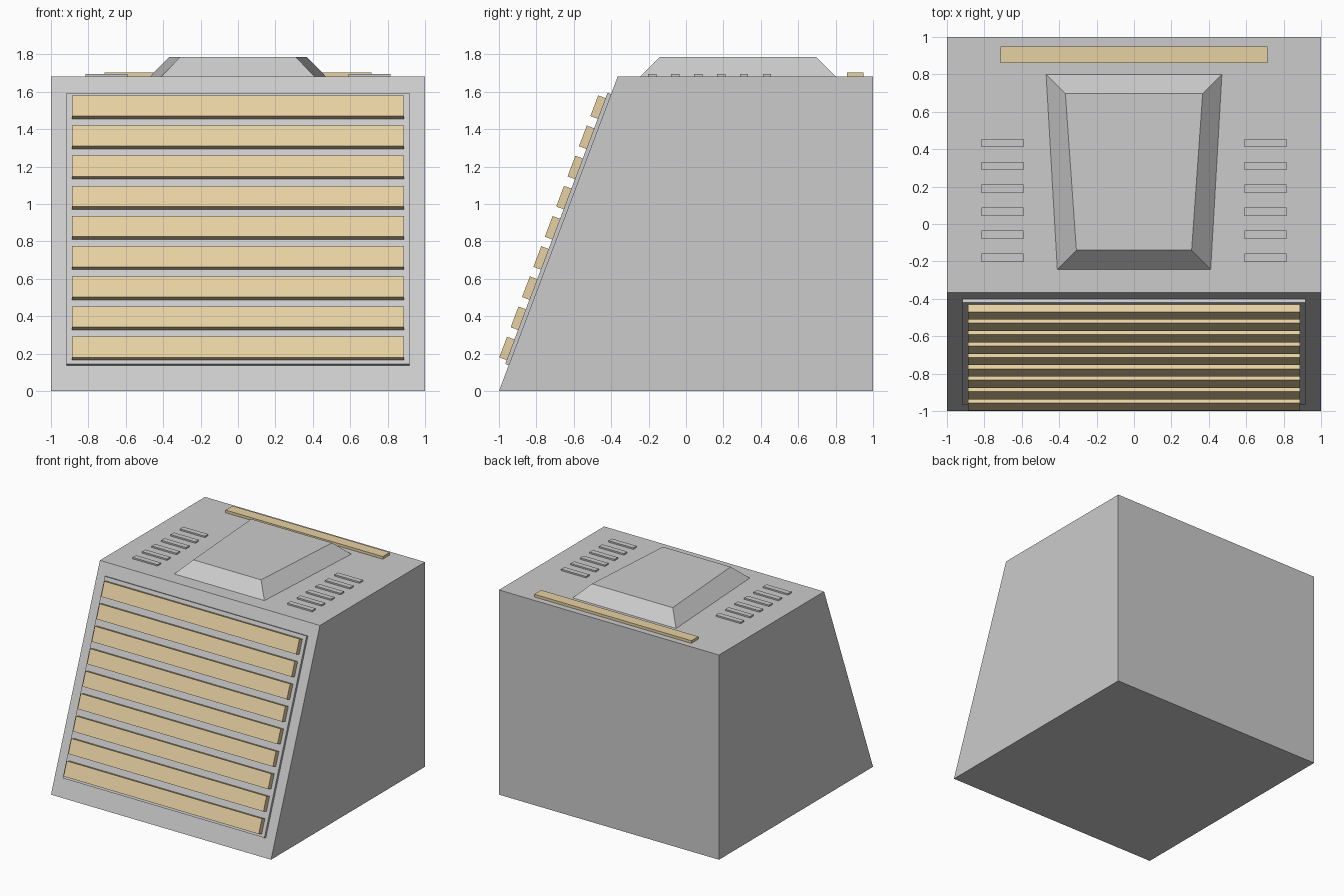
import bpy
from mathutils import Matrix, Vector

if "Cube" in bpy.data.objects:
    bpy.data.objects.remove(bpy.data.objects["Cube"])

TOP = 1.682                       # height of the flat roof
FRONT_BASE = Vector((0, -1, 0))   # foot of the sloping front
FRONT_TOP = Vector((0, -0.365, TOP))

gold = bpy.data.materials.new("gold")
gold.diffuse_color = (0.8, 0.64, 0.36, 1)
gold.use_nodes = True
gold.node_tree.nodes["Principled BSDF"].inputs["Base Color"].default_value = gold.diffuse_color


def make(name, verts, faces, mat=None):
    mesh = bpy.data.meshes.new(name)
    mesh.from_pydata(verts, [], faces)
    obj = bpy.data.objects.new(name, mesh)
    bpy.context.collection.objects.link(obj)
    if mat:
        mesh.materials.append(mat)
    return obj


def prism(name, lower, upper, mat=None):
    """Solid between two matching counter-clockwise outlines."""
    n = len(lower)
    sides = [(i, (i + 1) % n, n + (i + 1) % n, n + i) for i in range(n)]
    faces = [tuple(reversed(range(n))), tuple(range(n, 2 * n))] + sides
    return make(name, list(lower) + list(upper), faces, mat)


def box(name, x, y, z, mat=None):
    """Box from three (min, max) ranges."""
    ring = [(x[0], y[0]), (x[1], y[0]), (x[1], y[1]), (x[0], y[1])]
    return prism(name, [(*p, z[0]) for p in ring], [(*p, z[1]) for p in ring], mat)


# Wedge-fronted body
profile = [(-1, 0), (1, 0), (1, TOP), (FRONT_TOP.y, TOP)]
prism("body", [(1, y, z) for y, z in reversed(profile)],
      [(-1, y, z) for y, z in reversed(profile)])

# Local frame on the sloping front: x across, y up the slope, z outward
up = (FRONT_TOP - FRONT_BASE).normalized()
out = Vector((1, 0, 0)).cross(up)
slope = Matrix((Vector((1, 0, 0)), up, out)).transposed().to_4x4()
slope.translation = FRONT_BASE

# Grille backing panel and slats
box("grille_panel", (-0.917, 0.917), (0.147, 1.697), (-0.01, 0.02)).matrix_world = slope
for i in range(9):
    s = 0.169 + i * 0.1724
    slat = box(f"grille_slat_{i + 1}", (-0.887, 0.887), (s, s + 0.118),
               (0.02, 0.062), gold)
    slat.matrix_world = slope

# Tapered hump on the roof
base = [(-0.41, -0.243), (0.41, -0.243), (0.47, 0.8), (-0.47, 0.8)]
crown = [(-0.308, -0.14), (0.308, -0.14), (0.367, 0.697), (-0.367, 0.697)]
prism("roof_hump", [(*p, TOP) for p in base], [(*p, 1.786) for p in crown])

# Rows of roof vents on both sides
for side, sx in (("left", -1), ("right", 1)):
    for i in range(6):
        y = -0.18 + i * 0.1227
        box(f"roof_vent_{side}_{i + 1}", sorted((sx * 0.59, sx * 0.816)),
            (y - 0.022, y + 0.022), (TOP - 0.01, TOP + 0.012))

# Gold strip along the rear edge of the roof
box("rear_strip", (-0.714, 0.714), (0.86, 0.95), (TOP - 0.01, TOP + 0.022), gold)
